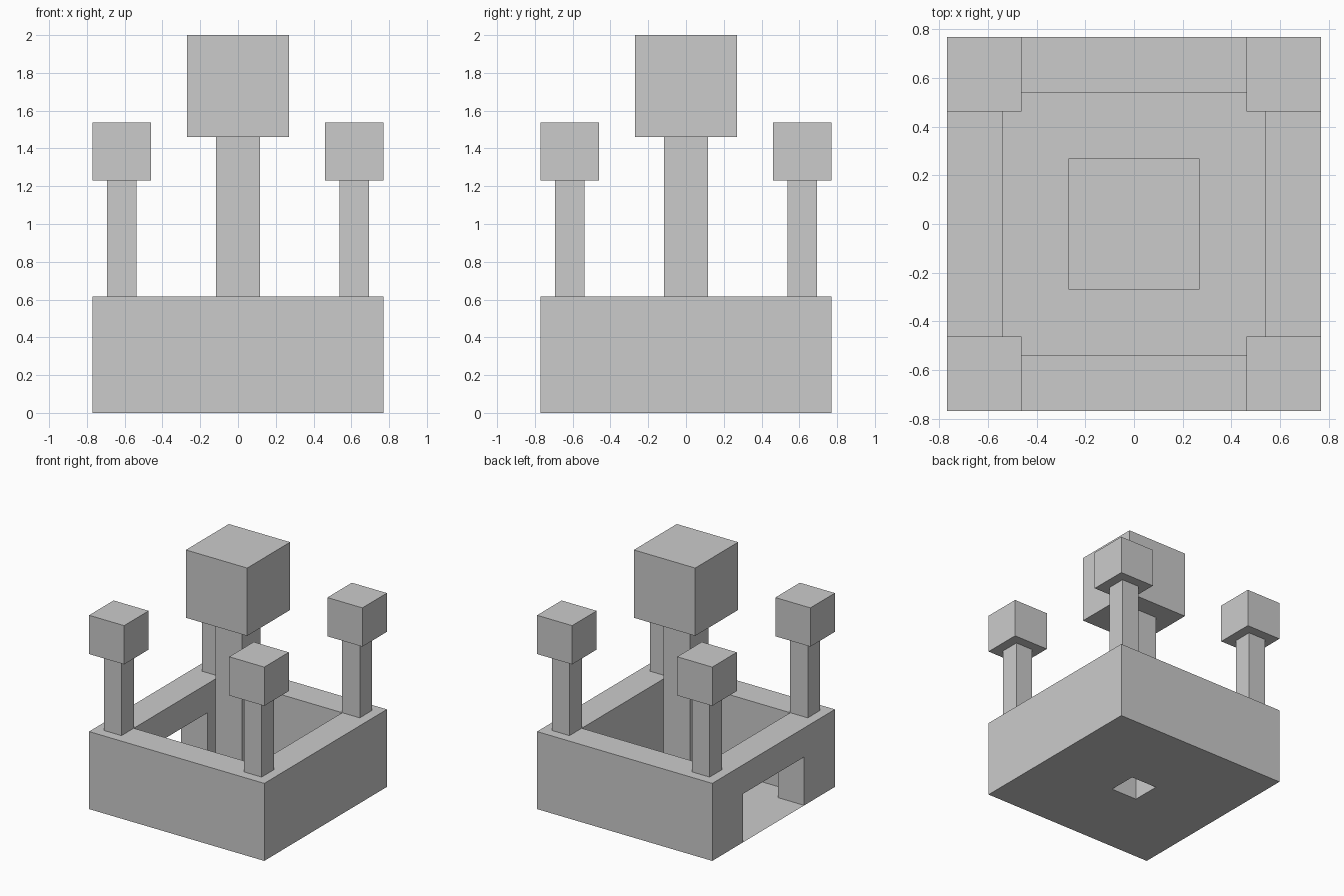
import bpy, bmesh

if "Cube" in bpy.data.objects:
    bpy.data.objects.remove(bpy.data.objects["Cube"])

U = 1 / 13  # modelling unit


def finish(name, bm):
    bmesh.ops.remove_doubles(bm, verts=bm.verts, dist=1e-5)
    bmesh.ops.scale(bm, vec=(U, U, U), verts=bm.verts)
    me = bpy.data.meshes.new(name)
    bm.to_mesh(me)
    bm.free()
    ob = bpy.data.objects.new(name, me)
    bpy.context.collection.objects.link(ob)
    return ob


def quad(bm, pts):
    return bm.faces.new([bm.verts.new(p) for p in pts])


def square(h, z, cx=0, cy=0):
    return [(cx + sx * h, cy + sy * h, z) for sx, sy in ((-1, -1), (1, -1), (1, 1), (-1, 1))]


def loft(bm, profile, cx=0, cy=0, cap=False, skip=()):
    """Join square rings given as (half width, height)."""
    rings = [square(h, z, cx, cy) for h, z in profile]
    for a, b in zip(rings, rings[1:]):
        for i in range(4):
            j = (i + 1) % 4
            if i not in skip:
                quad(bm, (a[i], a[j], b[j], b[i]))
    if cap:
        quad(bm, rings[-1])


def tower(name, profile, cx=0, cy=0):
    bm = bmesh.new()
    loft(bm, profile, cx, cy, cap=True)
    return finish(name, bm)


# Floor sheet, open under the hollow central column
bm = bmesh.new()
loft(bm, [(1.5, 0), (10, 0)])
finish("floor", bm)

# Thick square wall with a doorway on the left side (-x)
bm = bmesh.new()
loft(bm, [(10, 0), (10, 8)], skip=(3,))
loft(bm, [(7, 8), (7, 0)], skip=(3,))
door = [(-5, 0), (-5, 5), (5, 5), (5, 0)]
for x, w in ((-10, 10), (-7, 7)):
    outline = [(w, 0), (w, 8), (-w, 8), (-w, 0)] + door
    face = quad(bm, [(x, y, z) for y, z in outline])
    face.normal_update()
    if face.normal.x * (x + 8.5) < 0:
        face.normal_flip()
for (y0, z0), (y1, z1) in zip(door, door[1:]):
    quad(bm, ((-10, y0, z0), (-10, y1, z1), (-7, y1, z1), (-7, y0, z0)))
# Wall top, left open under the hollow posts
cuts = [-10, -9, -7, 7, 9, 10]
for x0, x1 in zip(cuts, cuts[1:]):
    for y0, y1 in zip(cuts, cuts[1:]):
        mx, my = abs(x0 + x1) / 2, abs(y0 + y1) / 2
        if max(mx, my) > 7 and not (mx == 8 and my == 8):
            quad(bm, ((x0, y0, 8), (x1, y0, 8), (x1, y1, 8), (x0, y1, 8)))
finish("wall", bm)

# Central column with its large block
tower("centre_column", [(1.5, 0), (1.5, 19), (3.5, 19), (3.5, 26)], 0, 0)

# Four corner posts with smaller blocks
for sx, side in ((-1, "left"), (1, "right")):
    for sy, end in ((-1, "front"), (1, "back")):
        tower(f"{end}_{side}_post", [(1, 8), (1, 16), (2, 16), (2, 20)], 8 * sx, 8 * sy)
